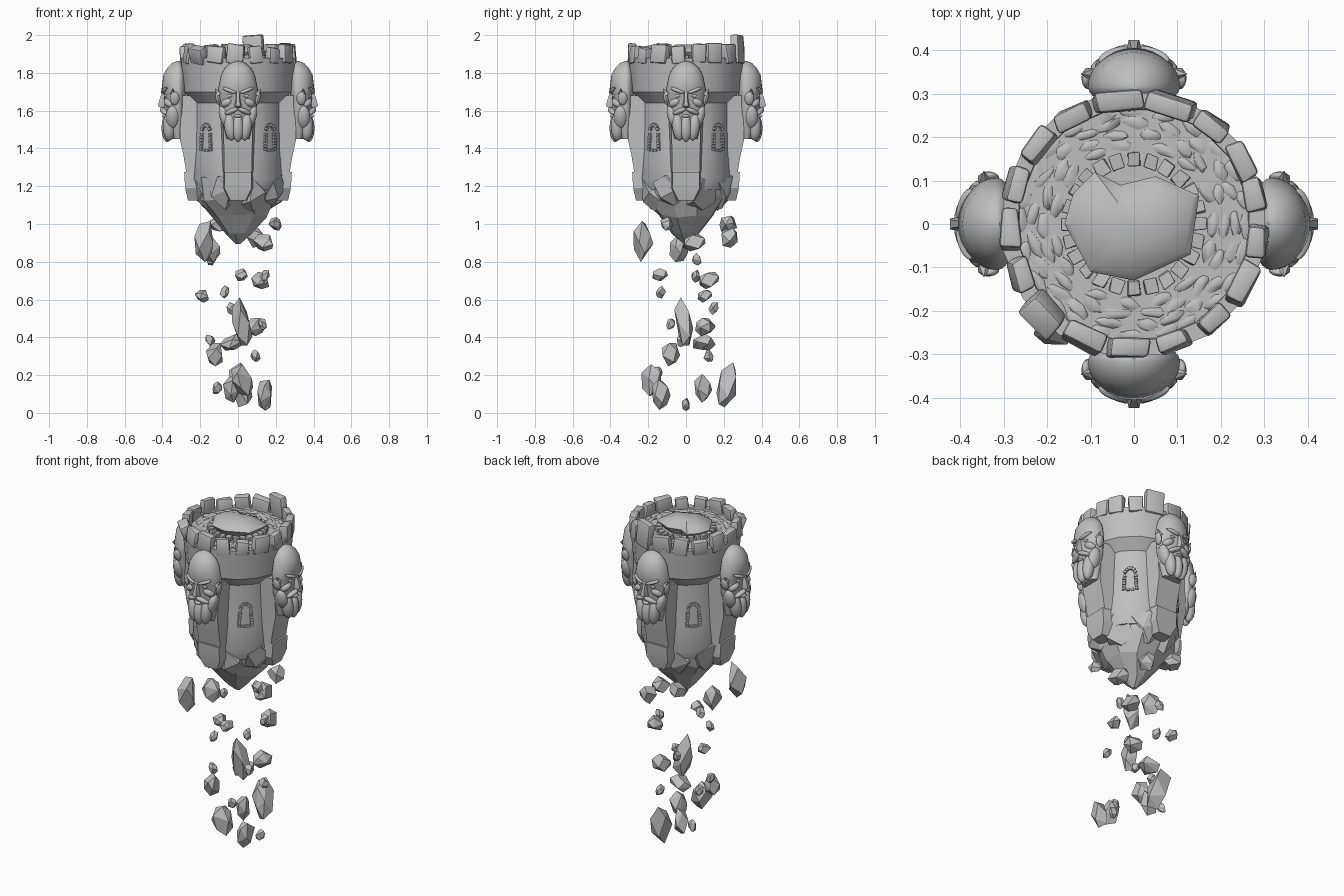
import bpy, bmesh, math, random
from mathutils import Vector, Matrix, Euler

if "Cube" in bpy.data.objects:
    bpy.data.objects.remove(bpy.data.objects["Cube"])

random.seed(7)
stone = bpy.data.materials.new("grey_stone")
stone.diffuse_color = (0.52, 0.52, 0.52, 1)
stone.use_nodes = True
stone.node_tree.nodes["Principled BSDF"].inputs["Base Color"].default_value = stone.diffuse_color


def finish(bm, name, angle=None):
    """Turn a bmesh into a named object, flat or smooth by angle."""
    bmesh.ops.recalc_face_normals(bm, faces=bm.faces[:])
    me = bpy.data.meshes.new(name)
    bm.to_mesh(me)
    bm.free()
    me.materials.append(stone)
    ob = bpy.data.objects.new(name, me)
    bpy.context.collection.objects.link(ob)
    if angle:
        bpy.ops.object.select_all(action='DESELECT')
        ob.select_set(True)
        bpy.context.view_layer.objects.active = ob
        bpy.ops.object.shade_smooth_by_angle(angle=math.radians(angle))
    return ob


def add(bm, tmp):
    """Merge a temporary bmesh into another."""
    me = bpy.data.meshes.new("tmp")
    tmp.to_mesh(me)
    tmp.free()
    bm.from_mesh(me)
    bpy.data.meshes.remove(me)


def loft(bm, rings):
    """Skin a list of equal-length point rings and cap the ends."""
    rows = [[bm.verts.new(p) for p in r] for r in rings]
    n = len(rows[0])
    for a, b in zip(rows, rows[1:]):
        for i in range(n):
            bm.faces.new((a[i], a[(i + 1) % n], b[(i + 1) % n], b[i]))
    bm.faces.new(rows[0])
    bm.faces.new(rows[-1])


def circle(r, z, n=16, jitter=0.0):
    return [Vector((r * math.cos(a), r * math.sin(a), z))
            + Vector([random.uniform(-jitter, jitter) for _ in range(3)])
            for a in ((i + 0.5) * math.tau / n for i in range(n))]


def block(bm, loc, size, rot=(0, 0, 0), bevel=0.0, jitter=0.0):
    tmp = bmesh.new()
    bmesh.ops.create_cube(tmp, size=1)
    for v in tmp.verts:
        v.co = Vector([c * s + random.uniform(-jitter, jitter) for c, s in zip(v.co, size)])
    if bevel:
        bmesh.ops.bevel(tmp, geom=tmp.edges[:], offset=bevel, segments=2, affect='EDGES', profile=0.5)
    tmp.transform(Matrix.Translation(loc) @ Euler(rot).to_matrix().to_4x4())
    add(bm, tmp)


def blob(bm, loc, size, rot=(0, 0, 0)):
    m = Matrix.Translation(loc) @ Euler(rot).to_matrix().to_4x4() @ Matrix.Diagonal((*size, 1))
    bmesh.ops.create_uvsphere(bm, u_segments=14, v_segments=9, radius=1, matrix=m)


def rock(bm, loc, size, rot=(0, 0, 0), n=14):
    """Chipped stone: convex hull of scattered points on an ellipsoid."""
    tmp = bmesh.new()
    for i in range(n):
        t = math.acos(1 - 2 * (i + 0.5) / n)
        a = i * 2.4 + random.uniform(-0.4, 0.4)
        k = random.uniform(0.9, 1.15)
        p = Vector((math.sin(t) * math.cos(a), math.sin(t) * math.sin(a), math.cos(t))) * k
        tmp.verts.new(Vector([c * s / 2 for c, s in zip(p, size)]))
    res = bmesh.ops.convex_hull(tmp, input=tmp.verts[:])
    inner = [g for g in res["geom_interior"] if isinstance(g, bmesh.types.BMVert)]
    bmesh.ops.delete(tmp, geom=inner, context='VERTS')
    bmesh.ops.dissolve_limit(tmp, angle_limit=0.3, verts=tmp.verts[:], edges=tmp.edges[:])
    tmp.transform(Matrix.Translation(loc) @ Euler(rot).to_matrix().to_4x4())
    add(bm, tmp)


# Tower shaft with overhanging parapet ring
bm = bmesh.new()
loft(bm, [circle(r, z) for r, z in ((.23, 1.18), (.25, 1.24), (.24, 1.4), (.24, 1.64), (.292, 1.70),
                                    (.308, 1.88), (.27, 1.88), (.268, 1.87))])
finish(bm, "tower_shaft", 30)

# Broken rocky underside with large slabs round its rim
bm = bmesh.new()
loft(bm, [circle(r, z, 9, r * .08) for r, z in ((.235, 1.24), (.22, 1.14), (.155, 1.04), (.07, .95), (.012, .895))])
for i in range(8):
    a = (i + 0.5) * math.tau / 8
    r = .19 + .015 * (i % 2)
    rock(bm, (r * math.cos(a), r * math.sin(a), 1.16 + .02 * (i % 2)), (.11, .19, .2), (0, .35, a), 9)
finish(bm, "broken_underside")

# Four corbel pillars with feet
bm = bmesh.new()
for k in range(4):
    turn = Matrix.Rotation(k * math.pi / 2, 3, 'Z')
    for rows in (((1.68, .085, .30), (1.45, .076, .308), (1.36, .074, .288), (1.275, .073, .274)),
                 ((1.275, .07, .285), (1.19, .072, .28), (1.125, .04, .265))):
        loft(bm, [[turn @ Vector(p) for p in ((-w - .015, -.18, z), (-w, -r, z), (w, -r, z), (w + .015, -.18, z))]
                  for z, w, r in rows])
finish(bm, "corbel_pillars", 25)

# Bearded heads: domed skull rings (height, half width, depth), then the features
SKULL = ((1.862, .012, .01), (1.85, .042, .037), (1.825, .07, .06), (1.79, .09, .08), (1.71, .106, .09),
         (1.69, .106, .078), (1.60, .097, .076), (1.49, .07, .052), (1.45, .06, .03))
for k in range(4):
    bm = bmesh.new()
    loft(bm, [[Vector((w * math.cos(a), -.315 - d * math.sin(a) * (1 if math.sin(a) > 0 else .5), z))
               for a in (i * math.tau / 28 for i in range(28))] for z, w, d in SKULL])
    # nose, lower lip and middle beard lock
    loft(bm, [[Vector((-w, -.37, z)), Vector((-w * .5, -r, z)), Vector((w * .5, -r, z)), Vector((w, -.37, z))]
              for z, w, r in ((1.71, .012, .398), (1.65, .017, .418), (1.625, .024, .424), (1.612, .018, .405))])
    blob(bm, (0, -.388, 1.572), (.022, .014, .009))
    blob(bm, (0, -.374, 1.507), (.03, .031, .073))
    for s in (-1, 1):
        blob(bm, (s * .045, -.388, 1.707), (.042, .017, .011), (0, -s * .35, s * .35))   # brow
        blob(bm, (s * .043, -.383, 1.678), (.017, .009, .008))                           # eye
        blob(bm, (s * .06, -.366, 1.642), (.036, .024, .022), (0, s * .5, s * .5))       # cheek
        blob(bm, (s * .034, -.391, 1.597), (.042, .018, .014), (0, s * .4, s * .4))      # moustache
        blob(bm, (s * .042, -.364, 1.515), (.032, .034, .075), (0, s * .12, 0))          # beard lock
        blob(bm, (s * .07, -.345, 1.565), (.028, .038, .065), (0, s * .3, 0))            # whiskers
        blob(bm, (s * .106, -.335, 1.665), (.013, .025, .036), (0, s * .2, 0))           # ear
        bmesh.ops.create_cone(bm, segments=5, radius1=.016, radius2=.001, depth=.04, cap_ends=True,
                              matrix=Matrix.Translation((s * .11, -.345, 1.7)) @ Matrix.Rotation(s * .6, 4, 'Y'))
    bm.transform(Matrix.Rotation(k * math.pi / 2, 4, 'Z'))
    finish(bm, "bearded_head_%d" % (k + 1), 40)

# Brick arches around the four diagonal windows
bm = bmesh.new()
for k in range(4):
    tmp = bmesh.new()
    spots = [(s * (.036 - .001 * i), 1.395 + .016 * i, 0) for s in (-1, 1) for i in range(6)]
    spots += [(.031 * math.cos(a), 1.485 + .04 * math.sin(a), -a) for a in (i * math.pi / 7 for i in range(1, 7))]
    spots += [(s * .012, 1.39, 0) for s in (-1, 1)]
    for u, z, a in spots:
        block(tmp, (u, -.236, z), (.018, .022, .014), (0, a, 0), .002, .001)
    tmp.transform(Matrix.Rotation(math.pi / 4 + k * math.pi / 2, 4, 'Z'))
    add(bm, tmp)
finish(bm, "window_arches")

# Tilted merlons round the rim: one taller, one slumped outward
bm = bmesh.new()
for i in range(17):
    a = math.radians(98 - i * 360 / 17 - (4 if i in (1, 2, 3) else 0))
    tall, slumped = i == 1, i == 11
    top = 2.0 if tall else random.uniform(1.93, 1.965)
    r = .295 if slumped else .285
    length = .11 if i < 2 else random.uniform(.07, .098)
    lean = .4 if slumped else random.uniform(-.15, .15)
    block(bm, (r * math.cos(a), r * math.sin(a), (top + 1.85) / 2), (length, .06 if slumped else .045, top - 1.85),
          (lean, random.uniform(-.15, .15), a + math.pi / 2 + random.uniform(-.08, .08)), .01, 0 if tall else .005)
finish(bm, "merlons", 35)

# Cobbled roof floor and the ring of well stones
bm = bmesh.new()
for row in range(4):
    n, r = 15 + 3 * row, .183 + .025 * row
    for i in range(n):
        a = (i + random.uniform(-.2, .2)) * math.tau / n
        rock(bm, (r * math.cos(a), r * math.sin(a), 1.867),
             (random.uniform(.024, .034), random.uniform(.05, .075), .016), (0, 0, a + random.uniform(-.3, .3)), 30)
finish(bm, "floor_cobbles", 50)
bm = bmesh.new()
for i in range(24):
    a = i * math.tau / 24
    block(bm, (.15 * math.cos(a), .148 * math.sin(a), 1.88), (.034, .03, .03), (0, 0, a), .003, .003)
finish(bm, "well_stones")

# Slab boulder lying on the roof
OUT = ((-.16, 0), (-.14, .07), (-.09, .12), (-.03, .09), (.05, .11), (.15, .065), (.13, -.07), (0, -.13), (-.1, -.11))
bm = bmesh.new()
loft(bm, [[Vector((x * k, y * k, z)) for x, y in OUT]
          for k, z in ((.72, 1.865), (1, 1.91), (.9, 1.925), (.4, 1.95))])
finish(bm, "roof_boulder", 30)

# Falling debris: large chunks (x, y, z, width, height), then scattered pebbles
CHUNKS = ((-.18, -.23, .91, .11, .21), (-.15, -.04, .87, .11, .15), (.14, .04, .9, .12, .1), (.1, .23, .93, .1, .11),
          (-.1, .22, 1.0, .11, .1), (.2, -.1, 1.0, .07, .08), (.12, .12, .7, .11, .1), (.02, -.14, .73, .08, .07),
          (-.19, .1, .62, .08, .07), (.02, -.01, .47, .1, .27), (.09, .1, .46, .11, .1), (-.03, .1, .37, .13, .08),
          (-.12, -.08, .31, .1, .13), (.02, -.18, .17, .12, .18), (.14, -.13, .1, .1, .18), (.02, .22, .14, .12, .26),
          (-.03, .09, .13, .09, .15))
bm = bmesh.new()
for i, (x, y, z, w, h) in enumerate(CHUNKS):
    rock(bm, (x, y, z), (w, w, h), (-.25 if y > .2 else .1, -.25 if i % 2 else .1, 0), 11)
for i in range(10):
    a = i * 2.4
    rock(bm, (.15 * math.cos(a), .15 * math.sin(a), .045 + .085 * i), (.05, .05, .07), (0, .4 * (-1) ** i, a))
for v in bm.verts:
    v.co.z = max(v.co.z, 0)
finish(bm, "falling_debris")
